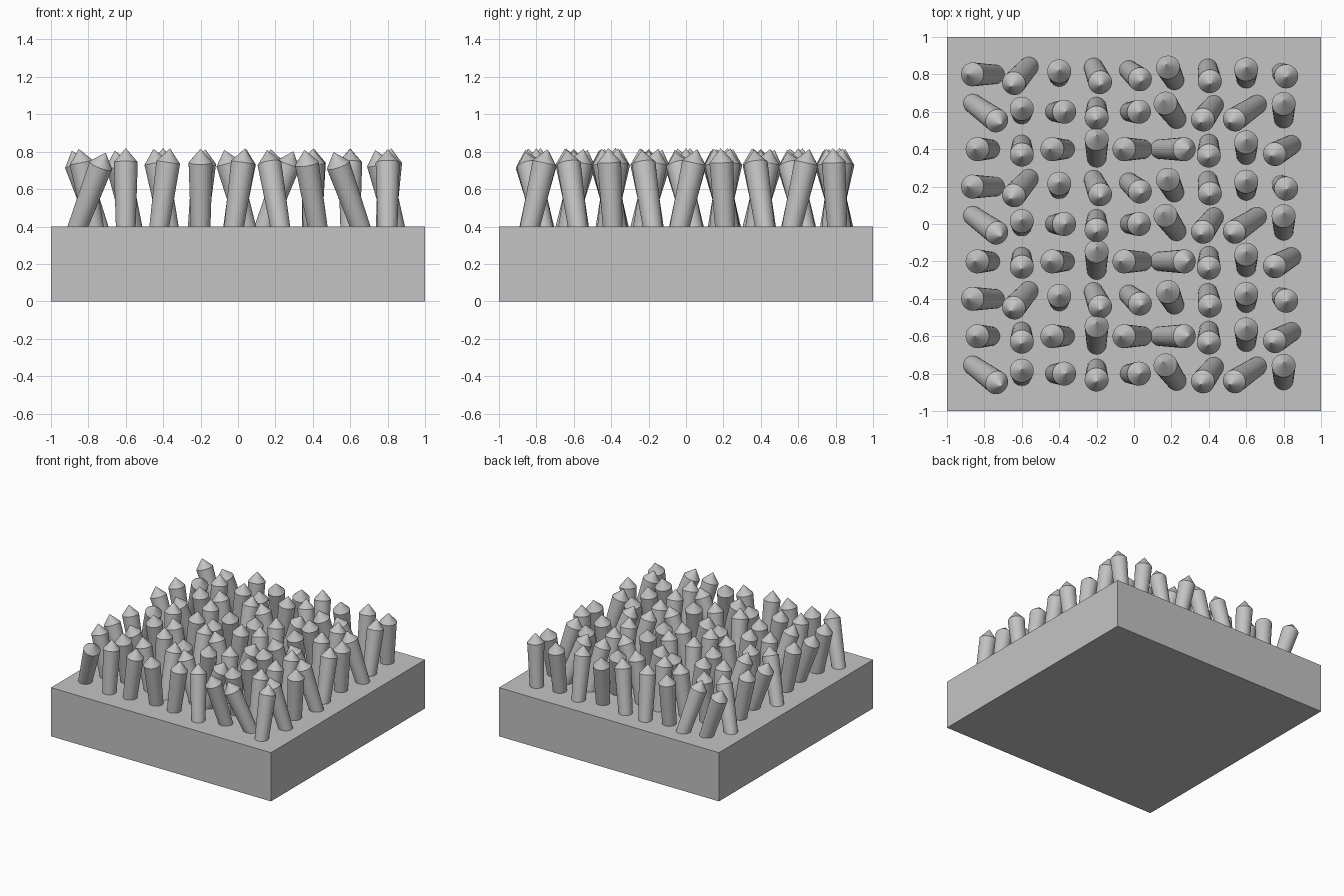
import bpy, bmesh
from mathutils import Vector, Matrix

if "Cube" in bpy.data.objects:
    bpy.data.objects.remove(bpy.data.objects["Cube"])

grey = bpy.data.materials.new("plain grey")
grey.diffuse_color = (0.55, 0.55, 0.55, 1)
grey.use_nodes = True
grey.node_tree.nodes["Principled BSDF"].inputs["Base Color"].default_value = grey.diffuse_color


def add_object(name, bm):
    mesh = bpy.data.meshes.new(name)
    bm.to_mesh(mesh)
    bm.free()
    mesh.materials.append(grey)
    obj = bpy.data.objects.new(name, mesh)
    bpy.context.collection.objects.link(obj)
    return obj


# Base slab
bm = bmesh.new()
bmesh.ops.create_cube(bm, size=1, matrix=Matrix.Translation((0, 0, 0.2)) @ Matrix.Diagonal((2, 2, 0.4, 1)))
add_object("base_slab", bm)

# Pointed peg, flaring upwards, with its pivot at the origin
SIDES, PIVOT = 32, 0.55
bm = bmesh.new()
bmesh.ops.create_cone(bm, segments=SIDES, radius1=0.05, radius2=0.064, depth=0.435,
                      cap_ends=False, matrix=Matrix.Translation((0, 0, -0.0225)))
bmesh.ops.create_cone(bm, segments=SIDES, radius1=0.064, radius2=0, depth=0.075,
                      cap_ends=False, matrix=Matrix.Translation((0, 0, 0.2325)))
bmesh.ops.remove_doubles(bm, verts=bm.verts, dist=0.0005)
bmesh.ops.holes_fill(bm, edges=bm.edges, sides=0)
peg_mesh = add_object("peg", bm).data
bpy.data.objects.remove(bpy.data.objects["peg"])

# Lean (x, y) of each peg, in three repeating row patterns
LEANS = {
    "A": [(-12, 0), (-8, -9), (0, 3), (3.5, -8), (6, -5), (-3.5, 7), (1, -7), (0, 5), (2.5, -2)],
    "B": [(12.5, -9), (0, 3), (5, 0), (0, -6), (5, 0), (-6, 8.5), (-6, -8), (-12, -8), (0, 8)],
    "C": [(-7, 0), (0, -5.5), (-7, 0), (0, 10), (-10, 0), (13, 0), (0, -6.5), (0, 7), (-9, -5)],
}

# Nine rows of nine pegs, from back to front
for r, pattern in enumerate("ABCABCACB"):
    for c, (lx, ly) in enumerate(LEANS[pattern]):
        dx, dy = lx / 36.5, ly / 36.5
        axis = Vector((dx, dy, (1 - dx * dx - dy * dy) ** 0.5))
        turn = Vector((0, 0, 1)).rotation_difference(axis).to_matrix().to_4x4()
        peg = bpy.data.objects.new(f"peg_{r + 1}_{c + 1}", peg_mesh)
        peg.matrix_world = Matrix.Translation((-0.8 + 0.2 * c, 0.8 - 0.2 * r, PIVOT)) @ turn
        bpy.context.collection.objects.link(peg)
